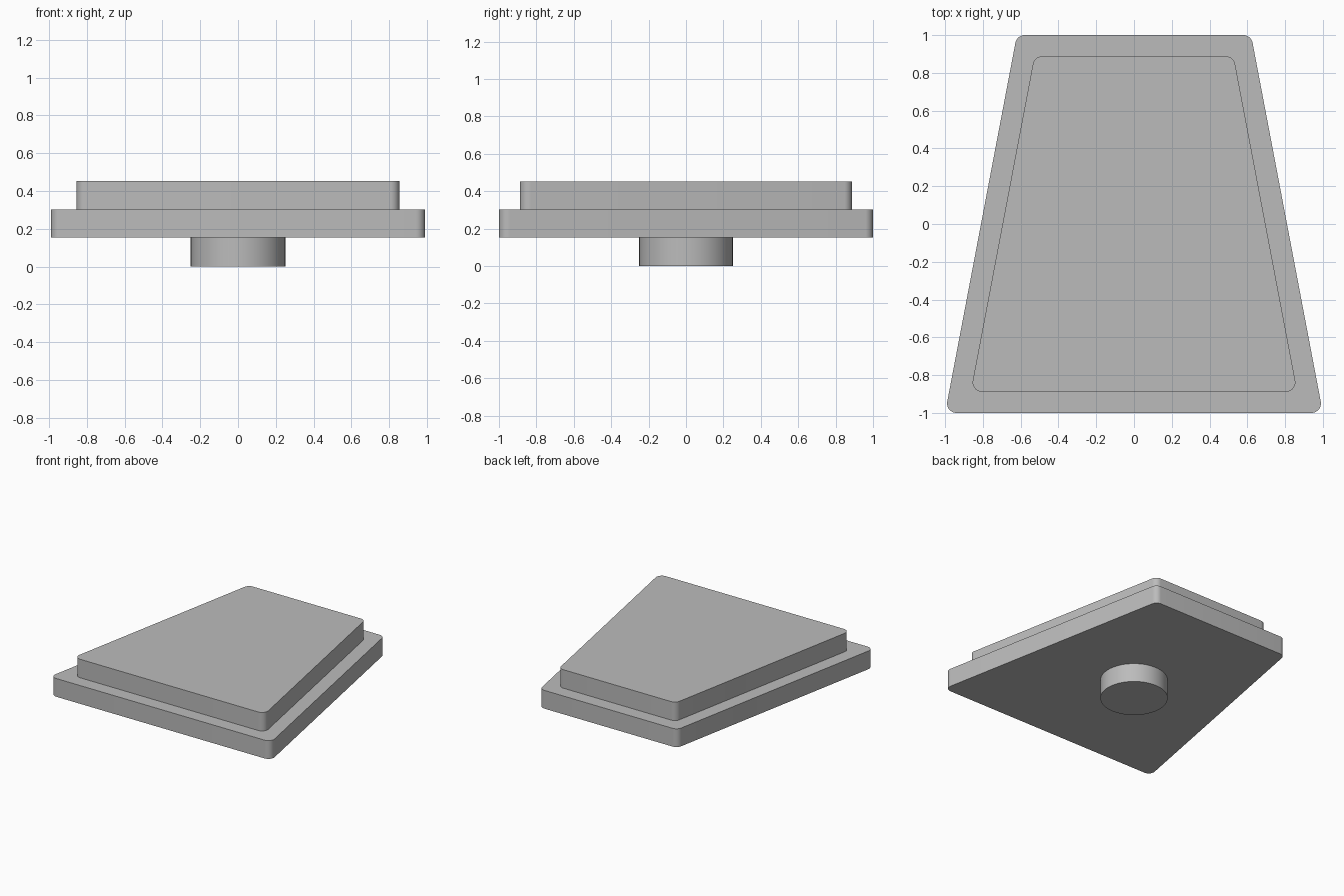
import bpy
import bmesh
from math import atan, cos, sin, pi, hypot

cube = bpy.data.objects.get("Cube")
if cube:
    bpy.data.objects.remove(cube, do_unlink=True)

TAPER = 0.19        # side slope, x per unit of y
RADIUS = 0.05       # corner radius
CORNER_STEPS = 10

grey = bpy.data.materials.new("plain_grey")
grey.use_nodes = True
grey.diffuse_color = (0.5, 0.5, 0.5, 1)
grey.node_tree.nodes["Principled BSDF"].inputs["Base Color"].default_value = grey.diffuse_color


def trapezoid(inset):
    """Rounded trapezoid outline, narrower at the back, counter-clockwise."""
    stretch = hypot(1, TAPER)
    half_depth = 1 - inset - RADIUS
    half_width = 0.81 - (inset + RADIUS) * stretch
    side = atan(TAPER)
    right = []
    for cy, start, end in ((-half_depth, -pi / 2, side), (half_depth, side, pi / 2)):
        cx = half_width - TAPER * cy
        for i in range(CORNER_STEPS + 1):
            a = start + (end - start) * i / CORNER_STEPS
            right.append((cx + RADIUS * cos(a), cy + RADIUS * sin(a)))
    return right + [(-x, y) for x, y in reversed(right)]


def circle(radius, sides):
    return [(radius * cos(2 * pi * i / sides), radius * sin(2 * pi * i / sides))
            for i in range(sides)]


def extrude_outline(name, outline, bottom, top):
    bm = bmesh.new()
    face = bm.faces.new([bm.verts.new((x, y, bottom)) for x, y in outline])
    result = bmesh.ops.extrude_face_region(bm, geom=[face], use_keep_orig=True)
    verts = [v for v in result["geom"] if isinstance(v, bmesh.types.BMVert)]
    bmesh.ops.translate(bm, verts=verts, vec=(0, 0, top - bottom))
    bmesh.ops.recalc_face_normals(bm, faces=bm.faces)
    mesh = bpy.data.meshes.new(name)
    bm.to_mesh(mesh)
    bm.free()
    mesh.materials.append(grey)
    obj = bpy.data.objects.new(name, mesh)
    bpy.context.collection.objects.link(obj)
    # Smooth rounded walls, sharp rims
    bpy.ops.object.select_all(action="DESELECT")
    obj.select_set(True)
    bpy.context.view_layer.objects.active = obj
    bpy.ops.object.shade_smooth_by_angle(angle=pi / 6)
    return obj


# Round foot, wide plate and smaller raised plate
extrude_outline("round_foot", circle(0.25, 64), 0, 0.153)
extrude_outline("base_plate", trapezoid(0), 0.153, 0.302)
extrude_outline("raised_plate", trapezoid(0.112), 0.302, 0.453)
